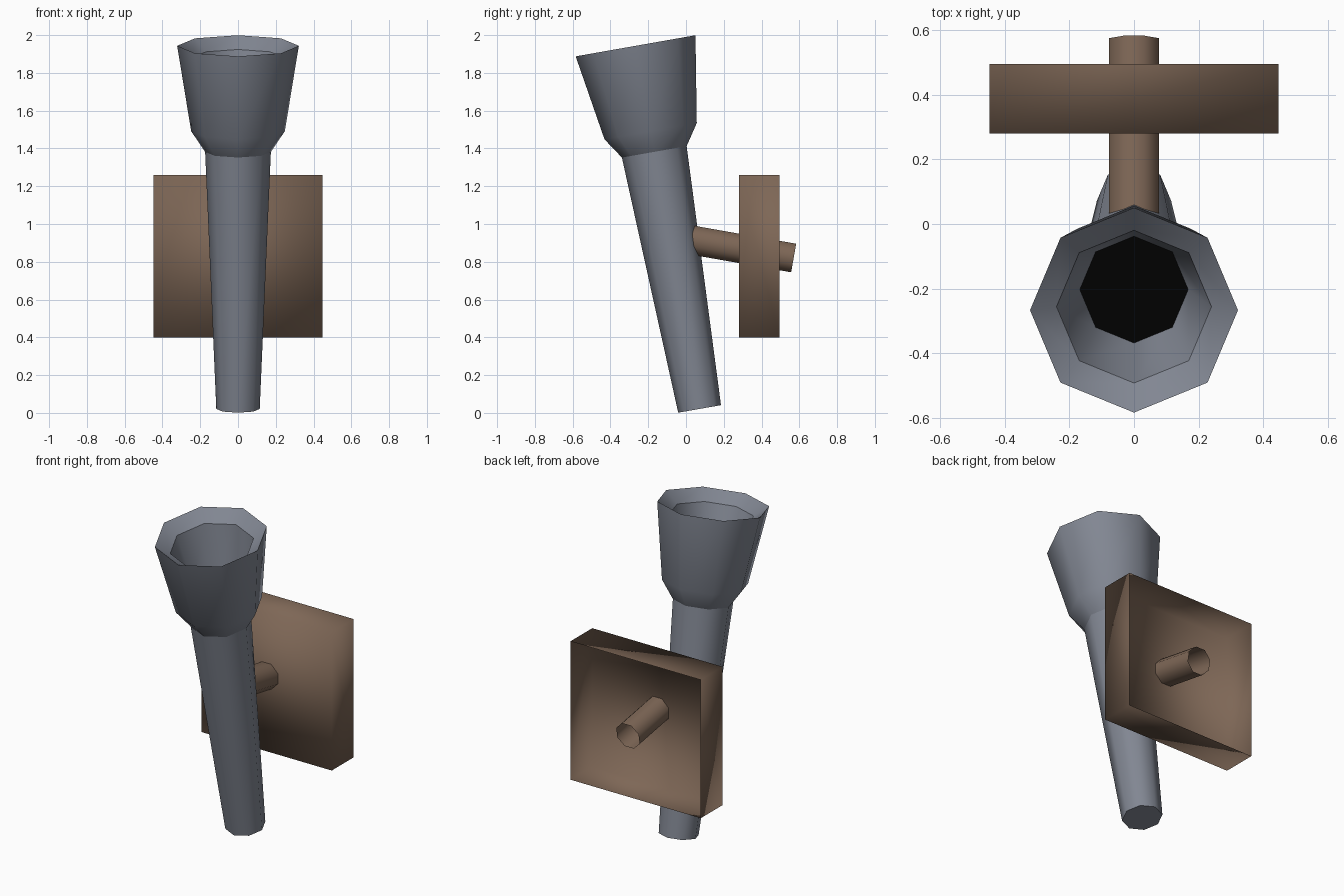
import bpy, bmesh, math
from mathutils import Matrix

if "Cube" in bpy.data.objects:
    bpy.data.objects.remove(bpy.data.objects["Cube"])

TILT = math.radians(10)


def material(name, rgb):
    m = bpy.data.materials.new(name)
    m.diffuse_color = (*rgb, 1)
    m.use_nodes = True
    m.node_tree.nodes["Principled BSDF"].inputs["Base Color"].default_value = m.diffuse_color
    return m


metal = material("blue_grey_metal", (0.222, 0.242, 0.29))
wood = material("brown_wood", (0.208, 0.135, 0.093))
soot = material("black_soot", (0.0006, 0.0006, 0.0006))


def finish(name, bm, mats):
    me = bpy.data.meshes.new(name)
    bm.to_mesh(me)
    bm.free()
    for m in mats:
        me.materials.append(m)
    ob = bpy.data.objects.new(name, me)
    bpy.context.collection.objects.link(ob)
    return ob


def lathe(name, profile, matrix, mats, phase=0.0, sides=8, caps=True, hard=()):
    """Skin rings given as (height, radius); rings listed in hard get crisp edges."""
    bm = bmesh.new()
    rings = []
    for h, r in profile:
        rings.append([bm.verts.new((r * math.cos(phase + math.tau * i / sides),
                                    r * math.sin(phase + math.tau * i / sides), h))
                      for i in range(sides)])
    for a, b in zip(rings, rings[1:]):
        for i in range(sides):
            j = (i + 1) % sides
            bm.faces.new((a[i], a[j], b[j], b[i]))
    if caps:
        bm.faces.new(rings[0][::-1])
        bm.faces.new(rings[-1]).material_index = len(mats) - 1
    for f in bm.faces:
        f.smooth = True
    for k in hard:
        for i in range(sides):
            bm.edges.get((rings[k][i], rings[k][(i + 1) % sides])).smooth = False
    bm.transform(matrix)
    return finish(name, bm, mats)


# Leaning torch: tapered handle, flared cup, bevelled rim, hollow with a sooty floor
lean = Matrix.Translation((0, 0.072, 0.021)) @ Matrix.Rotation(TILT, 4, 'X')
lathe("torch", [(0, 0.115), (1.382, 0.174), (1.493, 0.248), (1.952, 0.322),
                (1.89, 0.24), (1.584, 0.168)],
      lean, [metal, soot], hard=(0, 1, 3, 4, 5))

# Open tube peg square to the torch, running through the wall block
peg = Matrix.Translation((0, 0.57, 0.82)) @ Matrix.Rotation(-math.pi / 2 - TILT, 4, 'X')
lathe("peg", [(-0.56, 0.083), (0, 0.083)], peg, [wood], phase=math.pi / 8, caps=False)

# Hollow wall block, open at the back, softly shaded across its corners
bm = bmesh.new()
bmesh.ops.create_cube(bm, size=1, matrix=Matrix.Translation((0, 0.388, 0.83))
                      @ Matrix.Diagonal((0.896, 0.214, 0.86, 1)))
back = [f for f in bm.faces if f.calc_center_median().y > 0.45]
bmesh.ops.delete(bm, geom=back, context='FACES_ONLY')
for f in bm.faces:
    f.smooth = True
finish("wall_block", bm, [wood])
